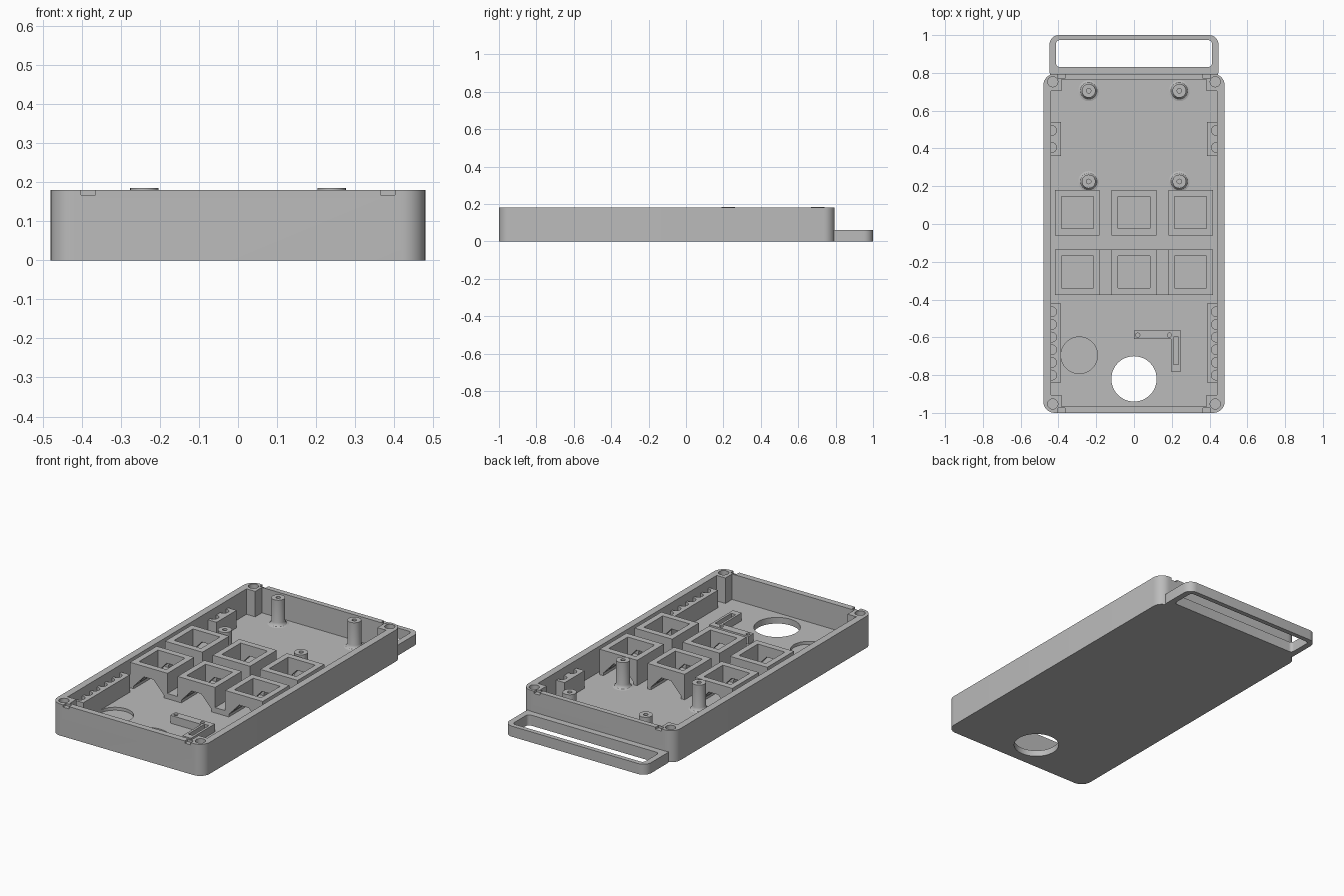
import bpy, bmesh, math

if "Cube" in bpy.data.objects:
    bpy.data.objects.remove(bpy.data.objects["Cube"])

grey = bpy.data.materials.new("light grey plastic")
grey.diffuse_color = (0.5, 0.5, 0.5, 1)
grey.use_nodes = True
grey.node_tree.nodes["Principled BSDF"].inputs["Base Color"].default_value = grey.diffuse_color
FLOOR, TOP = 0.035, 0.18


def finish(name, bm):
    bmesh.ops.recalc_face_normals(bm, faces=bm.faces)
    me = bpy.data.meshes.new(name)
    bm.to_mesh(me)
    bm.free()
    ob = bpy.data.objects.new(name, me)
    bpy.context.collection.objects.link(ob)
    me.materials.append(grey)
    return ob


def prism(name, pts, lo, hi, axis="z"):
    """Extrude an outline along z, or an x/z outline along y."""
    bm = bmesh.new()
    at = (lambda p, h: (p[0], p[1], h)) if axis == "z" else (lambda p, h: (p[0], h, p[1]))
    a = [bm.verts.new(at(p, lo)) for p in pts]
    b = [bm.verts.new(at(p, hi)) for p in pts]
    bm.faces.new(a)
    bm.faces.new(b)
    n = len(pts)
    for i in range(n):
        bm.faces.new((a[i], a[(i + 1) % n], b[(i + 1) % n], b[i]))
    return finish(name, bm)


def box(name, x0, x1, y0, y1, z0, z1):
    return prism(name, [(x0, y0), (x1, y0), (x1, y1), (x0, y1)], z0, z1)


def disc(name, x, y, r, z0, z1, n=32):
    return prism(name, [(x + r * math.cos(i * math.tau / n), y + r * math.sin(i * math.tau / n))
                        for i in range(n)], z0, z1)


def rounded(x0, x1, y0, y1, r, n=8):
    pts = []
    for k, (cx, cy) in enumerate([(x1 - r, y1 - r), (x0 + r, y1 - r), (x0 + r, y0 + r), (x1 - r, y0 + r)]):
        for i in range(n + 1):
            t = (k + i / n) * math.pi / 2
            pts.append((cx + r * math.cos(t), cy + r * math.sin(t)))
    return pts


def cut(ob, *cutters):
    for c in cutters:
        m = ob.modifiers.new("cut", "BOOLEAN")
        m.operation, m.solver, m.object = "DIFFERENCE", "EXACT", c
        bpy.context.view_layer.objects.active = ob
        bpy.ops.object.modifier_apply(modifier=m.name)
        bpy.data.objects.remove(c)


def smooth(ob):
    bpy.ops.object.select_all(action="DESELECT")
    ob.select_set(True)
    bpy.context.view_layer.objects.active = ob
    bpy.ops.object.shade_smooth_by_angle(angle=math.radians(30))


# Open tray: the two overlapping cavities leave square corner posts
tray = prism("tray", rounded(-0.48, 0.48, -1, 0.795, 0.06), 0, TOP)
cut(tray,
    box("cavity_long", -0.385, 0.385, -0.965, 0.765, FLOOR, 0.3),
    box("cavity_wide", -0.44, 0.44, -0.905, 0.705, FLOOR, 0.3),
    disc("round_opening", 0, -0.82, 0.12, -0.1, 0.1, 48),
    disc("round_recess", -0.29, -0.695, 0.097, 0.018, 0.1, 48))
# Screw holes and small rim notches in each corner
for s in (-1, 1):
    for y in (-0.953, 0.753):
        cut(tray, disc("screw_hole", s * 0.43, y, 0.027, 0.08, 0.3, 24))
    for y in (-1, 0.795):
        inner = y - math.copysign(0.025, y)
        x0, x1 = sorted((s * 0.365, s * 0.402))
        y0, y1 = sorted((inner, y * 1.05))
        cut(tray, box("rim_notch", x0, x1, y0, y1, 0.167, 0.3))
smooth(tray)

# Strap loop at the back
loop = prism("strap_loop", rounded(-0.447, 0.447, 0.76, 1, 0.05), 0, 0.06)
cut(loop, prism("loop_opening", rounded(-0.413, 0.413, 0.832, 0.973, 0.018), -0.1, 0.2),
    box("loop_trim", -0.5, 0.5, 0.7, 0.79, -0.1, 0.2))
smooth(loop)

# Standoffs with flared feet and pilot holes
PROFILE = [(0.055, FLOOR - 0.002), (0.055, FLOOR), (0.045, 0.038), (0.039, 0.045),
           (0.036, 0.056), (0.036, 0.185), (0.012, 0.185), (0.012, 0.10), (0, 0.10)]
for x in (-0.24, 0.24):
    for y in (0.225, 0.705):
        bm = bmesh.new()
        vs = [bm.verts.new((x + r, y, z)) for r, z in PROFILE]
        es = [bm.edges.new(p) for p in zip(vs, vs[1:])]
        bmesh.ops.spin(bm, geom=vs + es, cent=(x, y, 0), axis=(0, 0, 1),
                       angle=math.tau, steps=32, use_merge=True)
        bmesh.ops.remove_doubles(bm, verts=bm.verts, dist=1e-5)
        smooth(finish("standoff", bm))

# Button frames, square wells with peaked arches through front and back
ARCH = [(-0.095, 0), (0.095, 0), (0.095, 0.05), (0.03, 0.12), (-0.03, 0.12), (-0.095, 0.05)]
for y in (0.06, -0.255):
    for x in (-0.3, 0, 0.3):
        frame = box("button_frame", x - 0.118, x + 0.118, y - 0.12, y + 0.12, FLOOR - 0.002, TOP)
        cut(frame, box("well", x - 0.085, x + 0.085, y - 0.085, y + 0.085, 0, 0.3),
            prism("arch", [(x + px, z) for px, z in ARCH], y - 0.2, y + 0.2, "y"))

# Low webs joining the front row of frames
for x in (-0.15, 0.15):
    box("frame_web", x - 0.033, x + 0.033, -0.375, -0.135, FLOOR - 0.002, 0.065)

# Side ledges with half-round pockets against the walls
for s in (-1, 1):
    for y0, y1, centres in ((0.36, 0.54, (0.405, 0.495)),
                            (-0.84, -0.42, [-0.465 - 0.067 * i for i in range(6)])):
        x0, x1 = sorted((s * 0.387, s * 0.441))
        ledge = box("side_ledge", x0, x1, y0, y1, FLOOR - 0.002, 0.135)
        for c in centres:
            cut(ledge, disc("pocket", s * 0.436, c, 0.026, 0.06, 0.3, 24))
        smooth(ledge)

# Slotted L bracket
bracket = prism("l_bracket", [(0, -0.61), (0.195, -0.61), (0.195, -0.78), (0.25, -0.78),
                              (0.25, -0.565), (0, -0.565)], FLOOR - 0.002, 0.08)
cut(bracket, box("slot", 0.208, 0.236, -0.745, -0.598, 0.045, 0.2),
    disc("pin_hole", 0.02, -0.588, 0.011, 0.05, 0.2, 16),
    disc("pin_hole", 0.187, -0.588, 0.011, 0.05, 0.2, 16))
